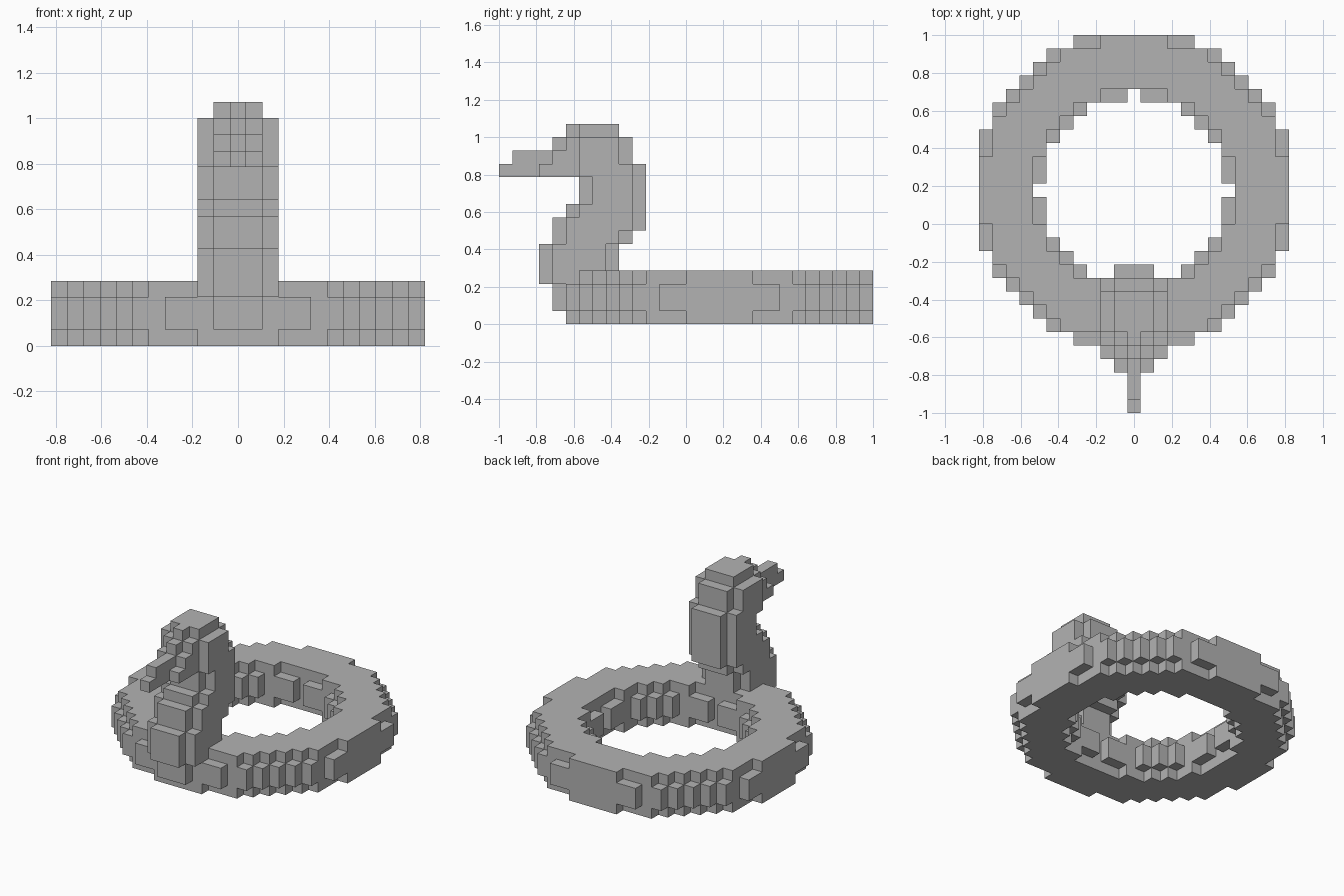
import bpy
import bmesh
from mathutils import Vector

cube = bpy.data.objects.get("Cube")
if cube:
    bpy.data.objects.remove(cube, do_unlink=True)

UNIT = 2 / 28  # edge of one block

grey = bpy.data.materials.new("plain_grey")
grey.use_nodes = True
COLOUR = (0.45, 0.45, 0.45, 1)
grey.diffuse_color = COLOUR
grey.node_tree.nodes["Principled BSDF"].inputs["Base Color"].default_value = COLOUR


def blocks(half, front, back, bottom, top):
    """Cells of a box centred on x, spanning front..back in y, bottom..top in z."""
    return {(x, y, z) for x in range(-half, half + 1)
            for y in range(front, back) for z in range(bottom, top)}


def build(name, cells, solid):
    """Skin a set of cells, leaving out faces buried inside the solid."""
    bm = bmesh.new()
    corners = {}

    def corner(p):
        key = tuple(round(c * 2) for c in p)
        if key not in corners:
            corners[key] = bm.verts.new(p * UNIT)
        return corners[key]

    for cell in sorted(cells):
        middle = Vector(cell) + Vector((0, 0.5, 0.5))
        for axis in range(3):
            for sign in (-1, 1):
                step = Vector((0, 0, 0))
                step[axis] = sign
                if tuple(int(c) for c in Vector(cell) + step) in solid:
                    continue
                u = Vector((0, 0, 0))
                u[(axis + 1) % 3] = 0.5
                v = step.cross(u)
                centre = middle + step / 2
                bm.faces.new([corner(centre + a * u + b * v)
                              for a, b in ((-1, -1), (1, -1), (1, 1), (-1, 1))])
    mesh = bpy.data.meshes.new(name)
    bm.to_mesh(mesh)
    bm.free()
    mesh.materials.append(grey)
    bpy.context.collection.objects.link(bpy.data.objects.new(name, mesh))


# Swim ring: middle layers bulge past the top and bottom layers
ring = set()
for x, y, z in blocks(11, -9, 14, 0, 4):
    inner, outer = (49.5, 140) if z in (1, 2) else (55, 126)
    if inner < x * x + (y - 2) ** 2 < outer:
        ring.add((x, y, z))

# Neck and head: narrow core, stacked as (bottom, top, front, back)
CORE = [(1, 3, -10, -5), (3, 6, -11, -5), (6, 7, -10, -4), (7, 8, -10, -3),
        (8, 9, -9, -3), (9, 11, -8, -3), (11, 12, -11, -3), (12, 13, -10, -4),
        (13, 14, -9, -4), (14, 15, -8, -5)]
neck = set()
for low, high, front, back in CORE:
    neck |= blocks(1, front, back, low, high)
    # wider flanks sit one block inside the core
    if 3 <= low < 14:
        flank = front + 1 if low < 11 else -8
        neck |= blocks(2, flank, back - 1, low, high)
neck -= ring

# Beak: thin ridge running down the forehead to the tip
beak = set()
for z, front in ((11, -14), (12, -13), (13, -10), (14, -9)):
    beak |= blocks(0, front, -8, z, z + 1)
beak -= neck

solid = ring | neck | beak
build("swim_ring", ring, solid)
build("neck_and_head", neck, solid)
build("beak", beak, solid)
